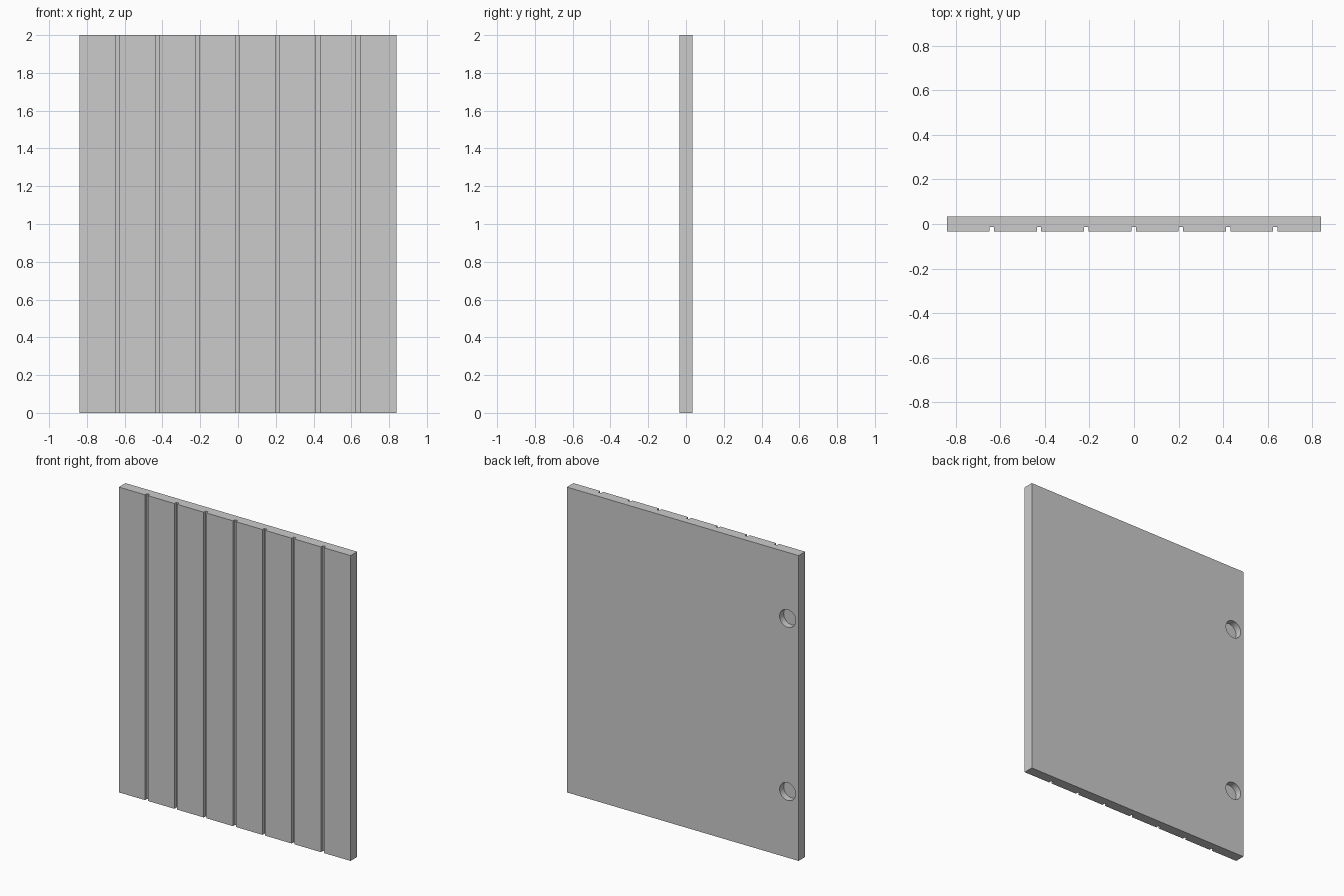
import bpy, bmesh
from mathutils import Matrix

if "Cube" in bpy.data.objects:
    bpy.data.objects.remove(bpy.data.objects["Cube"])

W, T, H = 0.84, 0.034, 2.0          # half width, half thickness, height
GROOVE_W, GROOVE_D, STEP = 0.02, 0.02, 0.2125
CUP_R, CUP_D = 0.058, 0.043


def make_object(name, bm):
    bmesh.ops.recalc_face_normals(bm, faces=bm.faces[:])
    mesh = bpy.data.meshes.new(name)
    bm.to_mesh(mesh)
    bm.free()
    obj = bpy.data.objects.new(name, mesh)
    bpy.context.collection.objects.link(obj)
    return obj


# Door panel: grooved plan profile raised to full height
profile = [(-W, -T)]
for i in range(-3, 4):
    x = i * STEP - 0.002
    a, b = x - GROOVE_W / 2, x + GROOVE_W / 2
    profile += [(a, -T), (a, -T + GROOVE_D), (b, -T + GROOVE_D), (b, -T)]
profile += [(W, -T), (W, T), (-W, T)]

bm = bmesh.new()
base = bm.faces.new([bm.verts.new((x, y, 0)) for x, y in profile])
ext = bmesh.ops.extrude_face_region(bm, geom=[base], use_keep_orig=True)
bmesh.ops.translate(bm, vec=(0, 0, H),
                    verts=[v for v in ext["geom"] if isinstance(v, bmesh.types.BMVert)])
panel = make_object("door_panel", bm)

# Blind hinge cup holes in the back face
bm = bmesh.new()
for z in (0.433, H - 0.433):
    bmesh.ops.create_cone(bm, cap_ends=True, segments=48, radius1=CUP_R, radius2=CUP_R,
                          depth=CUP_D * 2,
                          matrix=Matrix.Translation((-0.76, T, z)) @ Matrix.Rotation(1.5707963, 4, 'X'))
cutter = make_object("hinge_cup_cutter", bm)
cutter.hide_render = True

mod = panel.modifiers.new("hinge_cups", 'BOOLEAN')
mod.operation = 'DIFFERENCE'
mod.solver = 'EXACT'
mod.object = cutter
bpy.context.view_layer.objects.active = panel
panel.select_set(True)
bpy.ops.object.modifier_apply(modifier=mod.name)
bpy.data.objects.remove(cutter)
bpy.ops.object.shade_smooth_by_angle()
